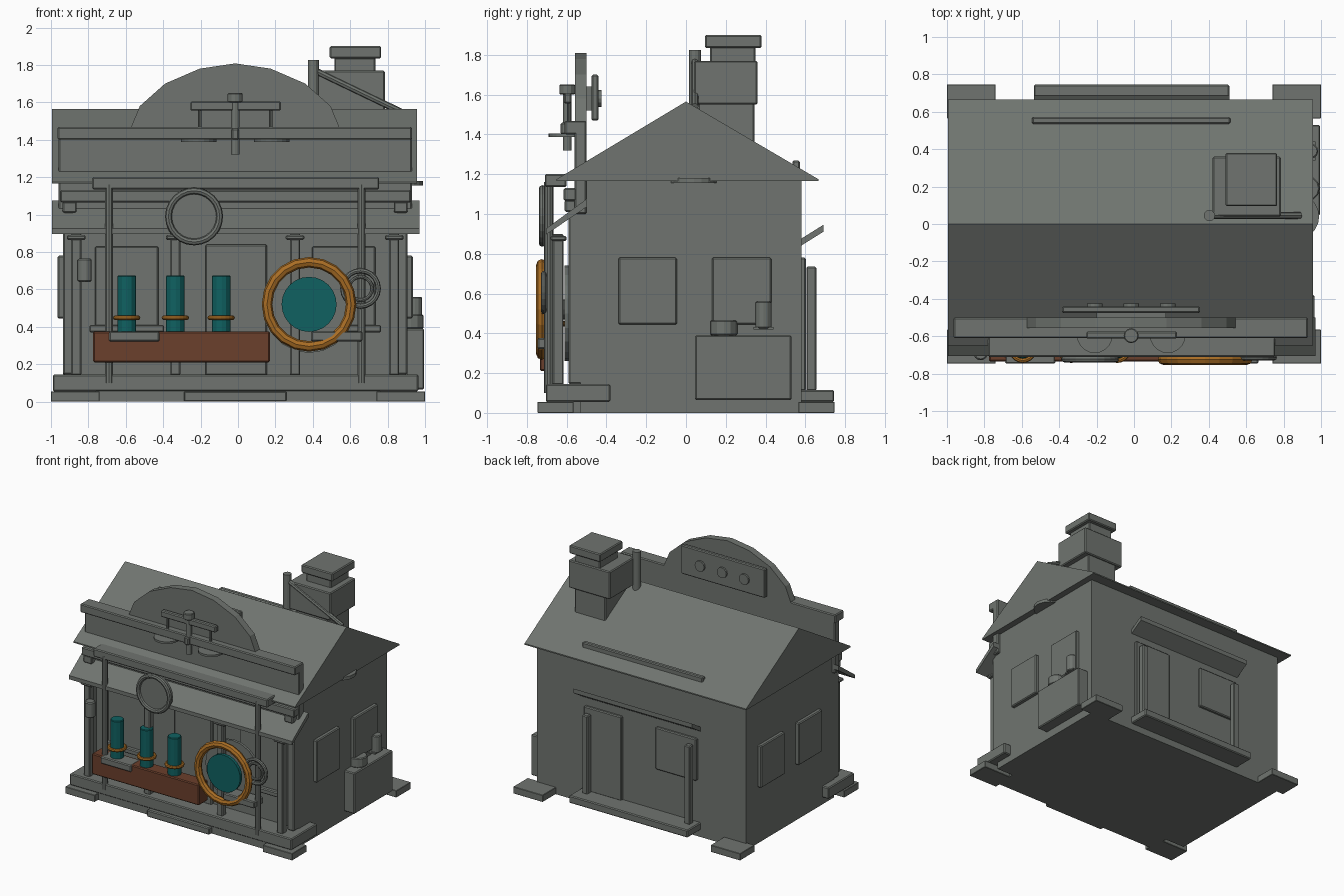
import bpy, bmesh, math
from mathutils import Vector

CX = -0.015  # centre line of the house


def mat(name, rgb):
    m = bpy.data.materials.new(name)
    m.diffuse_color = (*rgb, 1)
    return m


GREY = mat("stone grey", (0.16, 0.175, 0.16))
TEAL = mat("deep teal", (0.005, 0.12, 0.12))
ORANGE = mat("amber", (0.40, 0.155, 0.018))
BROWN = mat("dark wood", (0.145, 0.05, 0.025))


def finish(name, bm, m, bevel=0.0):
    bmesh.ops.recalc_face_normals(bm, faces=bm.faces)
    me = bpy.data.meshes.new(name)
    bm.to_mesh(me)
    bm.free()
    me.materials.append(m)
    ob = bpy.data.objects.new(name, me)
    bpy.context.collection.objects.link(ob)
    if bevel:
        b = ob.modifiers.new("soft edge", 'BEVEL')
        b.width, b.segments = bevel, 1
    return ob


def box(name, x, y, z, m=GREY, bevel=0.007):
    bm = bmesh.new()
    bmesh.ops.create_cube(bm, size=1)
    for v in bm.verts:
        for i, (a, b) in enumerate((x, y, z)):
            v.co[i] = (a + b) / 2 + v.co[i] * (b - a)
    return finish(name, bm, m, bevel)


def prism(name, pts, axis, lo, hi, m=GREY):
    """Extrude a profile: axis x takes (y, z) points, axis y takes (x, z) points."""
    bm = bmesh.new()
    to3 = (lambda a, b: (lo, a, b)) if axis == 'x' else (lambda a, b: (a, lo, b))
    f = bm.faces.new([bm.verts.new(to3(*p)) for p in pts])
    r = bmesh.ops.extrude_face_region(bm, geom=[f])
    d = Vector((hi - lo, 0, 0) if axis == 'x' else (0, hi - lo, 0))
    bmesh.ops.translate(bm, vec=d, verts=[v for v in r['geom'] if isinstance(v, bmesh.types.BMVert)])
    return finish(name, bm, m)


def rod(name, a, b, r, m=GREY, sides=12, bevel=0.0):
    """Cylinder from point a to point b."""
    a, b = Vector(a), Vector(b)
    bm = bmesh.new()
    bmesh.ops.create_cone(bm, cap_ends=True, segments=sides, radius1=r, radius2=r, depth=(b - a).length)
    ob = finish(name, bm, m, bevel)
    ob.location = (a + b) / 2
    ob.rotation_euler = (b - a).to_track_quat('Z', 'Y').to_euler()
    return ob


def ring(name, loc, R, r, m=GREY, upright=True, n=20):
    bpy.ops.mesh.primitive_torus_add(major_radius=R, minor_radius=r, major_segments=n, minor_segments=8,
                                     location=loc, rotation=(math.pi / 2 if upright else 0, 0, 0))
    ob = bpy.context.object
    ob.name = name
    ob.data.materials.append(m)
    return ob


# House body and gable roof
box("house_body", (CX - 0.92, CX + 0.92), (-0.53, 0.58), (0, 1.18), bevel=0)
prism("gable_roof", [(-0.65, 1.165), (0.665, 1.165), (0.665, 1.175), (0, 1.565), (-0.65, 1.175)], 'x', -0.995, 0.957)

# Corner feet, porch, steps
for sx in (-1, 1):
    for sy in (-1, 1):
        box("corner_foot", sorted((sx * 0.74, sx)), sorted((sy * 0.565, sy * 0.747)), (0, 0.055), bevel=0.003)
box("front_base", (-0.76, 0.76), (-0.70, -0.5), (0, 0.06), bevel=0)
box("front_step", (-0.29, 0.26), (-0.735, -0.6), (0, 0.055))
box("front_porch", (-0.99, 0.965), (-0.705, -0.38), (0.055, 0.145))
box("back_porch", (-0.535, 0.51), (0.57, 0.745), (0.055, 0.115))

# False front: parapet wall, ledge and arched top
box("parapet_wall", (-0.96, 0.93), (-0.56, -0.50), (1.0, 1.44))
box("parapet_ledge", (-0.965, 0.93), (-0.61, -0.50), (1.40, 1.468))
half = [(0.56, 1.46), (0.51, 1.58), (0.375, 1.70), (0.19, 1.78)]
prism("arched_top", [(CX + x, z) for x, z in half] + [(CX, 1.808)] + [(CX - x, z) for x, z in reversed(half)],
      'y', -0.557, -0.50)
box("arch_back_board", (-0.385, 0.353), (-0.475, -0.44), (1.47, 1.70))
box("board_mount", (-0.2, 0.17), (-0.51, -0.47), (1.52, 1.64), bevel=0)
for x in (-0.21, CX, 0.18):
    rod("board_knob", (x, -0.45, 1.58), (x, -0.425, 1.58), 0.042)

# Ornament on the arch
box("ornament_bar", (-0.255, 0.23), (-0.613, -0.575), (1.555, 1.605))
rod("ornament_cap", (CX, -0.597, 1.60), (CX, -0.597, 1.65), 0.04, bevel=0.005)
rod("ornament_post", (CX, -0.597, 1.32), (CX, -0.597, 1.605), 0.022)
box("ornament_block", (CX - 0.02, CX + 0.02), (-0.63, -0.59), (1.40, 1.46))
for x in (-0.205, 0.175):
    rod("ornament_leg", (x, -0.59, 1.44), (x, -0.59, 1.56), 0.009, sides=8)
for x in (-0.21, 0.18):
    rod("ledge_disc", (x, -0.595, 1.388), (x, -0.595, 1.404), 0.095, sides=20)

# Front awning, beam, shelf board
prism("front_awning", [(-0.50, 1.075), (-0.50, 1.035), (-0.705, 0.895), (-0.705, 0.925)], 'x', -0.995, 0.97)
box("front_beam", (-0.95, 0.925), (-0.615, -0.52), (1.065, 1.13))
box("shelf_board", (-0.78, 0.755), (-0.71, -0.60), (1.135, 1.20))
for s in (-1, 1):
    box("beam_bracket", (CX + s * 0.885 - 0.037, CX + s * 0.885 + 0.037), (-0.61, -0.53), (1.01, 1.07))
    box("corner_pilaster", (CX + s * 0.89 - 0.03, CX + s * 0.89 + 0.03), (-0.59, -0.52), (0.145, 1.07))
    # Columns with caps, and shelf posts
    for x in (0.32, 0.85):
        c = CX + s * x
        box("front_column", (c - 0.027, c + 0.027), (-0.67, -0.615), (0.14, 0.90))
        box("column_cap", (c - 0.05, c + 0.05), (-0.68, -0.60), (0.865, 0.89))
    rod("shelf_post", (CX + s * 0.675, -0.69, 0.10), (CX + s * 0.675, -0.69, 1.16), 0.023, sides=10)
    # Front windows
    c = CX + s * 0.58
    box("front_window", (c - 0.17, c + 0.17), (-0.548, -0.52), (0.40, 0.83))
    box("window_sill", (c - 0.2, c + 0.2), (-0.58, -0.52), (0.37, 0.41))
box("front_door", (-0.175, 0.155), (-0.555, -0.52), (0.14, 0.84))

# Counter with three canisters
box("counter", (-0.775, 0.17), (-0.735, -0.62), (0.21, 0.375), BROWN)
for x in (-0.595, -0.335, -0.09):
    rod("canister", (x, -0.67, 0.37), (x, -0.67, 0.675), 0.05, TEAL, bevel=0.005)
    ring("canister_band", (x, -0.67, 0.448), 0.06, 0.013, ORANGE, upright=False)
for a, b in ((-0.69, -0.42), (0.39, 0.665)):
    box("small_ledge", (a, b), (-0.747, -0.63), (0.322, 0.376))

# Large round porthole
ring("porthole_ring", (0.38, -0.725, 0.52), 0.225, 0.028, ORANGE)
rod("porthole_backing", (0.38, -0.61, 0.50), (0.38, -0.59, 0.50), 0.24, sides=20)
rod("porthole_glass", (0.38, -0.70, 0.52), (0.38, -0.725, 0.52), 0.147, TEAL, sides=24)
rod("porthole_stem", (0.38, -0.60, 0.52), (0.38, -0.70, 0.52), 0.05)

# Clock-like disc, small wheel, lantern
rod("round_plate", (-0.235, -0.69, 0.99), (-0.235, -0.722, 0.99), 0.145, sides=24)
ring("round_plate_rim", (-0.235, -0.722, 0.99), 0.137, 0.018, n=24)
ring("small_wheel_rim", (0.655, -0.715, 0.605), 0.095, 0.014)
ring("small_wheel_hub", (0.655, -0.715, 0.605), 0.062, 0.01)
rod("lantern", (-0.82, -0.69, 0.64), (-0.82, -0.69, 0.765), 0.04, sides=10, bevel=0.008)

# Side windows
for a, b in ((-0.34, -0.045), (0.13, 0.43)):
    for x in ((CX + 0.90, CX + 0.95), (CX - 0.95, CX - 0.90)):
        box("side_window", x, (a, b), (0.445, 0.78))

# Right side cabinet, fittings and eave disc
box("side_cabinet", (0.89, 0.995), (0.045, 0.53), (0.065, 0.39))
rod("cabinet_pot", (0.925, 0.19, 0.39), (0.925, 0.19, 0.465), 0.068, bevel=0.006)
rod("cabinet_can", (0.945, 0.39, 0.425), (0.945, 0.39, 0.56), 0.04, bevel=0.006)
box("can_shelf", (0.90, 0.97), (0.34, 0.44), (0.42, 0.432), bevel=0)
rod("eave_disc", (0.87, 0.04, 1.155), (0.87, 0.04, 1.18), 0.12, sides=20)

# Back door, window, posts, awning, roof rail
box("back_door", (0.15, 0.48), (0.57, 0.602), (0.11, 0.78))
box("back_window", (-0.51, -0.15), (0.57, 0.602), (0.445, 0.78))
for s in (-1, 1):
    c = CX + s * 0.45
    box("back_post", (c - 0.025, c + 0.025), (0.605, 0.655), (0.11, 0.735))
prism("back_awning", [(0.57, 0.835), (0.69, 0.91), (0.69, 0.945), (0.57, 0.87)], 'x', -0.535, 0.51)
box("roof_rail", (-0.545, 0.515), (0.535, 0.572), (1.19, 1.268))

# Chimney with pipe and brace
box("chimney_shaft", (0.47, 0.74), (0.06, 0.345), (1.30, 1.58))
box("chimney_body", (0.42, 0.785), (0.04, 0.36), (1.55, 1.77))
box("chimney_neck", (0.515, 0.735), (0.12, 0.35), (1.76, 1.84))
box("chimney_cap", (0.49, 0.765), (0.095, 0.38), (1.835, 1.90))
rod("chimney_pipe", (0.403, 0.045, 1.45), (0.403, 0.045, 1.825), 0.03)
rod("chimney_brace", (0.41, 0.045, 1.77), (0.89, 0.045, 1.54), 0.018, sides=8)
